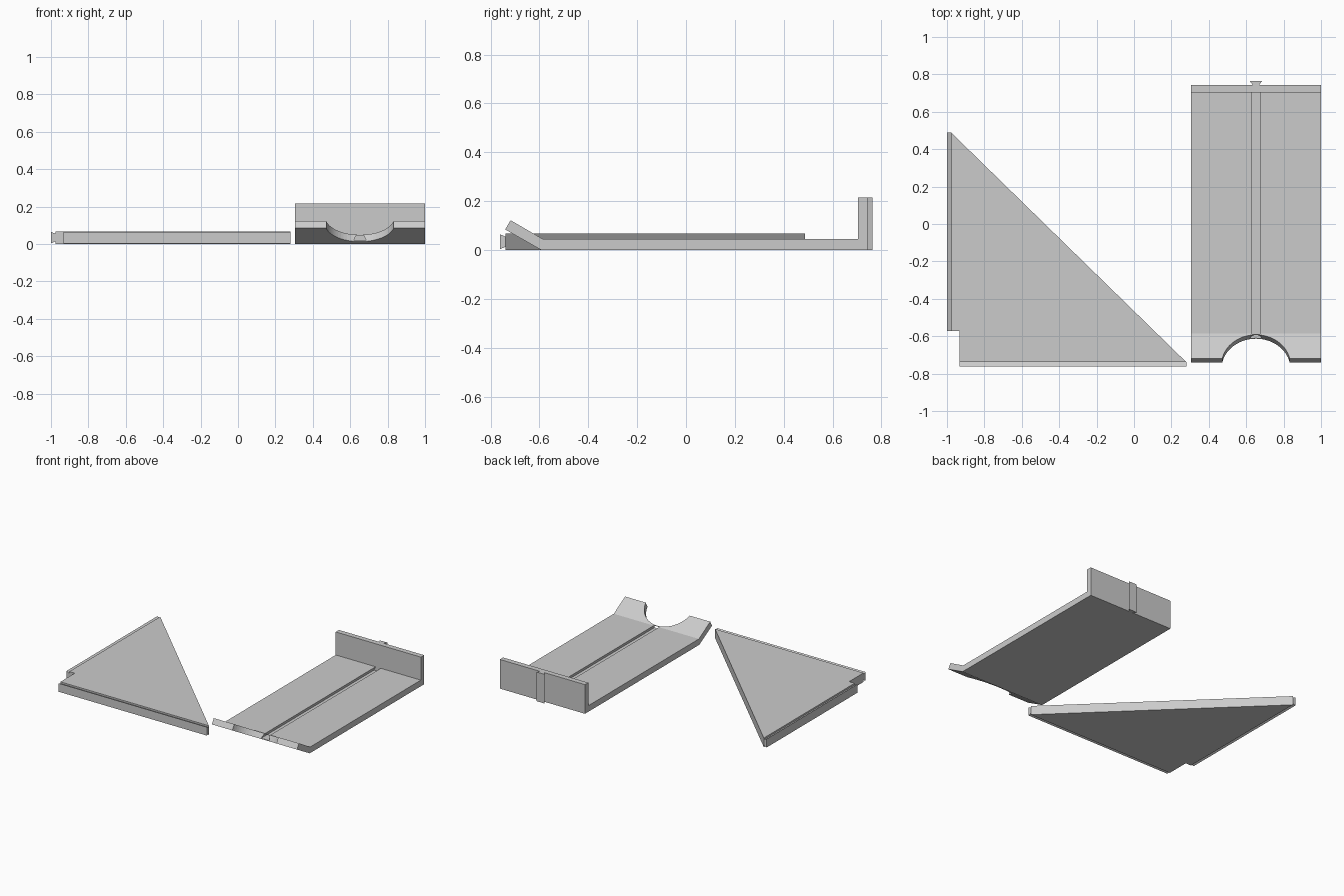
import bpy, bmesh, math
from mathutils import Vector

cube = bpy.data.objects.get("Cube")
if cube:
    bpy.data.objects.remove(cube, do_unlink=True)

grey = bpy.data.materials.new("plain grey")
grey.use_nodes = True
grey.diffuse_color = (0.6, 0.6, 0.6, 1)
grey.node_tree.nodes["Principled BSDF"].inputs["Base Color"].default_value = (0.6, 0.6, 0.6, 1)


def prism(name, profile, axis, lo, hi):
    """Extrude a 2D profile along an axis; the profile uses the other two axes in order."""
    def place(a, b, t):
        p = [a, b]
        p.insert("xyz".index(axis), t)
        return p
    bm = bmesh.new()
    face = bm.faces.new([bm.verts.new(place(a, b, lo)) for a, b in profile])
    new = bmesh.ops.extrude_face_region(bm, geom=[face])["geom"]
    bmesh.ops.translate(bm, vec=Vector(place(0, 0, hi - lo)),
                        verts=[v for v in new if isinstance(v, bmesh.types.BMVert)])
    bmesh.ops.recalc_face_normals(bm, faces=bm.faces)
    mesh = bpy.data.meshes.new(name)
    bm.to_mesh(mesh)
    bm.free()
    mesh.materials.append(grey)
    obj = bpy.data.objects.new(name, mesh)
    bpy.context.collection.objects.link(obj)
    return obj


def dovetail(mid, narrow, wide, inner, outer):
    """Trapezoid that widens from inner to outer."""
    return [(mid - narrow, inner), (mid + narrow, inner),
            (mid + wide, outer), (mid - wide, outer)]


def cut(target, cutter):
    mod = target.modifiers.new("cut", 'BOOLEAN')
    mod.operation, mod.solver, mod.object = 'DIFFERENCE', 'EXACT', cutter
    cutter.hide_render = True
    bpy.context.view_layer.objects.active = target
    bpy.ops.object.modifier_apply(modifier=mod.name)
    bpy.data.objects.remove(cutter, do_unlink=True)


# Tray: floor, back wall and tilted front lip in one side profile
MID = 0.652
tray = prism("tray", [(-0.592, 0), (0.742, 0), (0.742, 0.215), (0.704, 0.215),
                      (0.704, 0.045), (-0.586, 0.045), (-0.718, 0.122), (-0.74, 0.084)],
             "x", 0.305, 1.0)

# Round notch, square to the tilted lip
tilt, radius = math.radians(30), 0.184
centre = Vector((MID, -0.592, 0.049)) + radius * Vector((0, -math.cos(tilt), math.sin(tilt)))
bpy.ops.mesh.primitive_cylinder_add(vertices=64, radius=radius, depth=0.3,
                                    location=centre, rotation=(-tilt, 0, 0))
notch = bpy.context.object
notch.name = "notch_cutter"
notch.data.materials.append(grey)
cut(tray, notch)

# Dovetail groove along the floor, open at the notch
cut(tray, prism("groove_cutter", dovetail(MID, 0.021, 0.034, 0.0455, 0.017), "y", -0.66, 0.704))

# Dovetail rail on the back of the wall
prism("tray_back_rail", dovetail(MID, 0.016, 0.033, 0.742, 0.764), "z", 0, 0.215)

# Triangular side plate with a notched corner
LEFT, FRONT, STEP_X, STEP_Y = -0.977, -0.739, -0.932, -0.572
prism("side_plate", [(LEFT, 0.488), (LEFT, STEP_Y), (STEP_X, STEP_Y),
                     (STEP_X, FRONT), (0.28, FRONT)], "z", 0, 0.067)

# Dovetail rails along the two straight edges of the plate
rail = dovetail(0.034, 0.021, 0.031, FRONT, -0.762)
prism("plate_front_rail", [(y, z) for z, y in rail], "x", STEP_X, 0.28)
rail = dovetail(0.034, 0.021, 0.031, LEFT, -1.0)
prism("plate_side_rail", [(x, z) for z, x in rail], "y", STEP_Y, 0.488)
